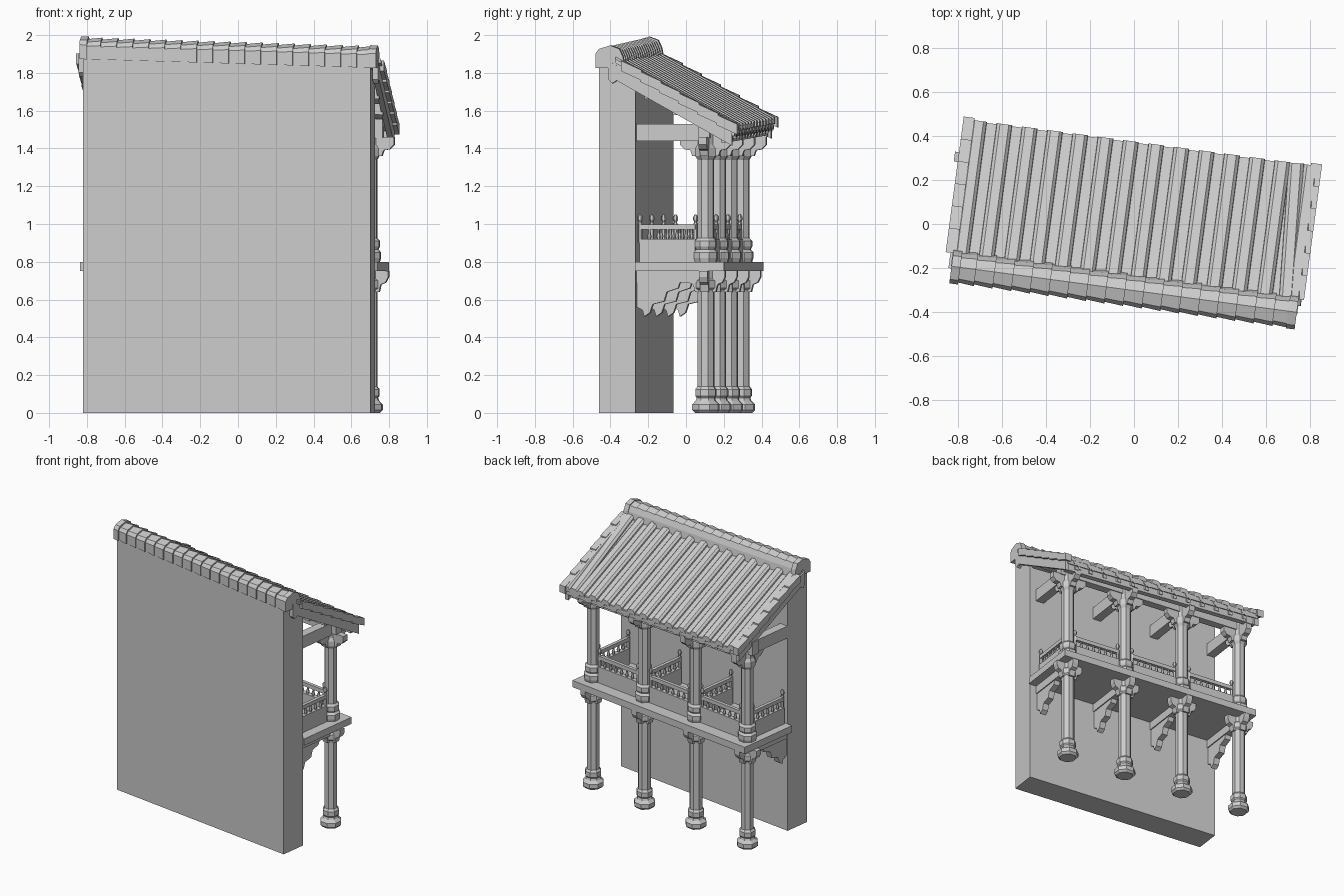
import bpy, bmesh, math
from mathutils import Matrix, Vector

cube = bpy.data.objects.get("Cube")
if cube:
    bpy.data.objects.remove(cube)

grey = bpy.data.materials.new("plain_grey")
grey.use_nodes = True
colour = (0.6, 0.6, 0.6, 1)
grey.diffuse_color = colour
grey.node_tree.nodes["Principled BSDF"].inputs["Base Color"].default_value = colour

TURN = Matrix.Rotation(math.radians(-7.6), 4, 'Z')
parts = {}


def solid(name, rings):
    """Join cross-section rings into a closed solid inside the named part."""
    bm = parts.setdefault(name, bmesh.new())
    loops = [[bm.verts.new(p) for p in ring] for ring in rings]
    n = len(loops[0])
    for a, b in zip(loops, loops[1:]):
        for i in range(n):
            j = (i + 1) % n
            bm.faces.new((a[i], a[j], b[j], b[i]))
    bm.faces.new(loops[0])
    bm.faces.new(loops[-1][::-1])


def sweep(name, section, a, b):
    """Sweep a (side, up) section from a to b, keeping the ends vertical."""
    a, b = Vector(a), Vector(b)
    d = b - a
    side = Vector((d.y, -d.x, 0)).normalized()
    solid(name, [[p + side * s + Vector((0, 0, h)) for s, h in section] for p in (a, b)])


def beam(name, a, b, width, height):
    w = width / 2
    sweep(name, [(-w, 0), (w, 0), (w, height), (-w, height)], a, b)


def turned(name, x, y, profile, sides=8):
    """Faceted post from (radius, height) pairs."""
    angles = [math.tau * (i + 0.5) / sides for i in range(sides)]
    solid(name, [[(x + r * math.cos(t), y + r * math.sin(t), z) for t in angles]
                 for r, z in profile])


def bracket(name, origin, direction, profile, width):
    """Plate cut to a (reach, height) profile, standing along a direction."""
    o, d = Vector(origin), Vector(direction)
    side = Vector((-d.y, d.x, 0)) * width / 2
    solid(name, [[o + d * r + side * k + Vector((0, 0, z)) for r, z in profile]
                 for k in (-1, 1)])


def roof_z(x, y):
    return 1.55 + 0.56 * (0.365 - y) - 0.024 * x


def on_roof(x, y, lift=0):
    return (x, y, roof_z(x, y) + lift)


WALL_BACK, COL_Y, EAVE_Y = -0.17, 0.196, 0.372
LEFT, RIGHT = -0.779, 0.755
columns = [-0.745 + 0.473 * i for i in range(4)]

# Wall with a top that follows the roof
solid("wall", [[(x, -0.364, 0), (x, WALL_BACK, 0), (x, WALL_BACK, 1.78 - 0.024 * x),
                (x, -0.364, 1.87 - 0.024 * x)] for x in (LEFT, RIGHT)])

# Balcony floor
beam("floor_slab", (-0.82, 0.067, 0.75), (0.766, 0.067, 0.75), 0.474, 0.05)

# Columns, their brackets, cross beams and wall corbels
LOWER = [(0.06, 0), (0.075, 0.015), (0.075, 0.045), (0.055, 0.065), (0.05, 0.08),
         (0.058, 0.09), (0.058, 0.125), (0.046, 0.14), (0.046, 0.65), (0.056, 0.66),
         (0.056, 0.7), (0.046, 0.71), (0.046, 0.75)]
UPPER = [(0.06, 0.8), (0.066, 0.82), (0.066, 0.85), (0.052, 0.865), (0.06, 0.88),
         (0.06, 0.91), (0.045, 0.925), (0.045, 1.34), (0.058, 1.36), (0.058, 1.4),
         (0.048, 1.42), (0.048, 1.56)]
LOW_ARM = [(0, 0.64), (0.055, 0.64), (0.065, 0.68), (0.09, 0.69), (0.105, 0.72),
           (0.105, 0.75), (0, 0.75)]
HIGH_ARM = [(0, 1.36), (0.07, 1.36), (0.08, 1.39), (0.11, 1.395), (0.135, 1.42),
            (0.135, 1.46), (0, 1.46)]
CORBEL = [(0, 0.69), (0.23, 0.69), (0.22, 0.66), (0.16, 0.64), (0.145, 0.59),
          (0.085, 0.575), (0.07, 0.53), (0.04, 0.51), (0.03, 0.545), (0, 0.56)]
for x in columns:
    turned("lower_columns", x, COL_Y, LOWER)
    turned("upper_columns", x, COL_Y, UPPER)
    for d in ((1, 0, 0), (-1, 0, 0), (0, 1, 0), (0, -1, 0)):
        bracket("lower_brackets", (x, COL_Y, 0), d, LOW_ARM, 0.045)
        if d[0] * x < 0.7:
            bracket("upper_brackets", (x, COL_Y, 0), d, HIGH_ARM, 0.045)
    bracket("wall_corbels", (x, WALL_BACK, 0), (0, 1, 0), CORBEL, 0.045)
    beam("floor_beams", (x, WALL_BACK, 0.69), (x, COL_Y, 0.69), 0.06, 0.06)
    beam("tie_beams", (x, WALL_BACK, 1.44), (x, COL_Y + 0.03, 1.44), 0.065, 0.09)
    # Outer arm carrying the eave
    beam("eave_arms", (x, COL_Y, 1.46), (x, COL_Y + 0.14, 1.46), 0.045, 0.035)

# Long beams over the columns and below the roof
beam("column_plate", (-0.82, COL_Y, 1.455), (0.75, COL_Y, 1.455), 0.06, 0.1)
for y in (-0.1, 0.05, 0.31):
    beam("purlins", on_roof(-0.8, y, -0.13), on_roof(0.77, y, -0.13), 0.04, 0.06)

# Railings: low panel, balusters, top rail and knobbed end posts
KNOB = [(0.012, 0.9), (0.012, 1.0), (0.007, 1.01), (0.014, 1.025), (0.012, 1.04), (0.005, 1.05)]
SPINDLE = [(0.007, 0.91), (0.012, 0.935), (0.007, 0.955), (0.007, 0.98)]


def railing(a, b, count):
    a, b = Vector(a), Vector(b)
    beam("railing_panels", (a.x, a.y, 0.8), (b.x, b.y, 0.8), 0.035, 0.12)
    beam("handrails", (a.x, a.y, 0.97), (b.x, b.y, 0.97), 0.025, 0.028)
    for i in range(count + 1):
        p = a.lerp(b, i / count)
        end = i in (0, count)
        turned("railing_posts" if end else "balusters", p.x, p.y, KNOB if end else SPINDLE, 6)


for x in columns:
    railing((x, WALL_BACK + 0.015, 0), (x, COL_Y - 0.055, 0), 6)
for x0, x1 in zip(columns, columns[1:]):
    railing((x0 + 0.06, COL_Y, 0), (x1 - 0.06, COL_Y, 0), 7)

# Roof deck
solid("roof_deck", [[on_roof(x, y, -0.028), on_roof(x, y, -0.07)][::1] +
                    [on_roof(x, EAVE_Y - 0.01, -0.07), on_roof(x, EAVE_Y - 0.01, -0.028)]
                    for x in (-0.8, 0.775) for y in (-0.3,)])

# Rounded cover tiles in rows down the slope
RIB = [(-0.036, -0.035), (0.036, -0.035), (0.034, -0.015), (0.02, 0), (-0.02, 0), (-0.034, -0.015)]
rows = [(-0.76 + 0.116 * i,) * 2 for i in range(13)] + [(0.735, 0.695), (0.765, 0.765)]
for top, foot in rows:
    sweep("cover_tiles", RIB, on_roof(top, -0.27), on_roof(foot, EAVE_Y))

# Drooping channel tile ends and rafter ends along the eave
DROP = [(-0.045, -0.03), (-0.04, -0.055), (0, -0.075), (0.04, -0.055), (0.045, -0.03)]
for i in range(13):
    x = -0.702 + 0.116 * i
    sweep("channel_tiles", DROP, on_roof(x, EAVE_Y - 0.08), on_roof(x, EAVE_Y - 0.005))
    beam("rafters", on_roof(x, -0.2, -0.1), on_roof(x, 0.345, -0.1), 0.03, 0.035)

# Verge boards with overlapping side tiles
for x, out in ((-0.795, -1), (0.775, 1)):
    beam("verge_boards", on_roof(x, -0.31, -0.125), on_roof(x, 0.35, -0.125), 0.03, 0.08)
    bracket("verge_hooks", on_roof(x, -0.31, -0.125), (0, 1, 0),
            [(0, 0.06), (0, -0.02), (0.02, -0.04), (0.04, -0.03), (0.05, 0.04)], 0.03)
    for i in range(6):
        y = -0.24 + 0.102 * i
        xo = x + out * 0.012
        beam("verge_tiles", on_roof(xo, y, -0.06), on_roof(xo, y + 0.112, -0.048), 0.05, 0.055)

# Ridge: overlapping half-round tiles and end caps
RIDGE = [(-0.372, 1.85), (-0.372, 1.92), (-0.355, 1.943), (-0.3, 1.96), (-0.255, 1.943),
         (-0.238, 1.905), (-0.228, 1.85)]


def ridge_ring(x, grow):
    return [(x, -0.3 + (y + 0.3) * grow, 1.86 + (z - 1.86) * grow - 0.03 * x) for y, z in RIDGE]


step = 1.54 / 18
for i in range(18):
    x = -0.77 + step * i
    solid("ridge_tiles", [ridge_ring(x, 0.95), ridge_ring(x + step, 1.06)])
for x in (-0.797, 0.747):
    solid("ridge_caps", [ridge_ring(x, 1.09), ridge_ring(x + 0.04, 1.09)])

# Turn every part into an object
for name, bm in parts.items():
    bmesh.ops.recalc_face_normals(bm, faces=bm.faces)
    mesh = bpy.data.meshes.new(name)
    bm.to_mesh(mesh)
    bm.free()
    mesh.materials.append(grey)
    obj = bpy.data.objects.new(name, mesh)
    obj.matrix_world = TURN
    bpy.context.collection.objects.link(obj)
